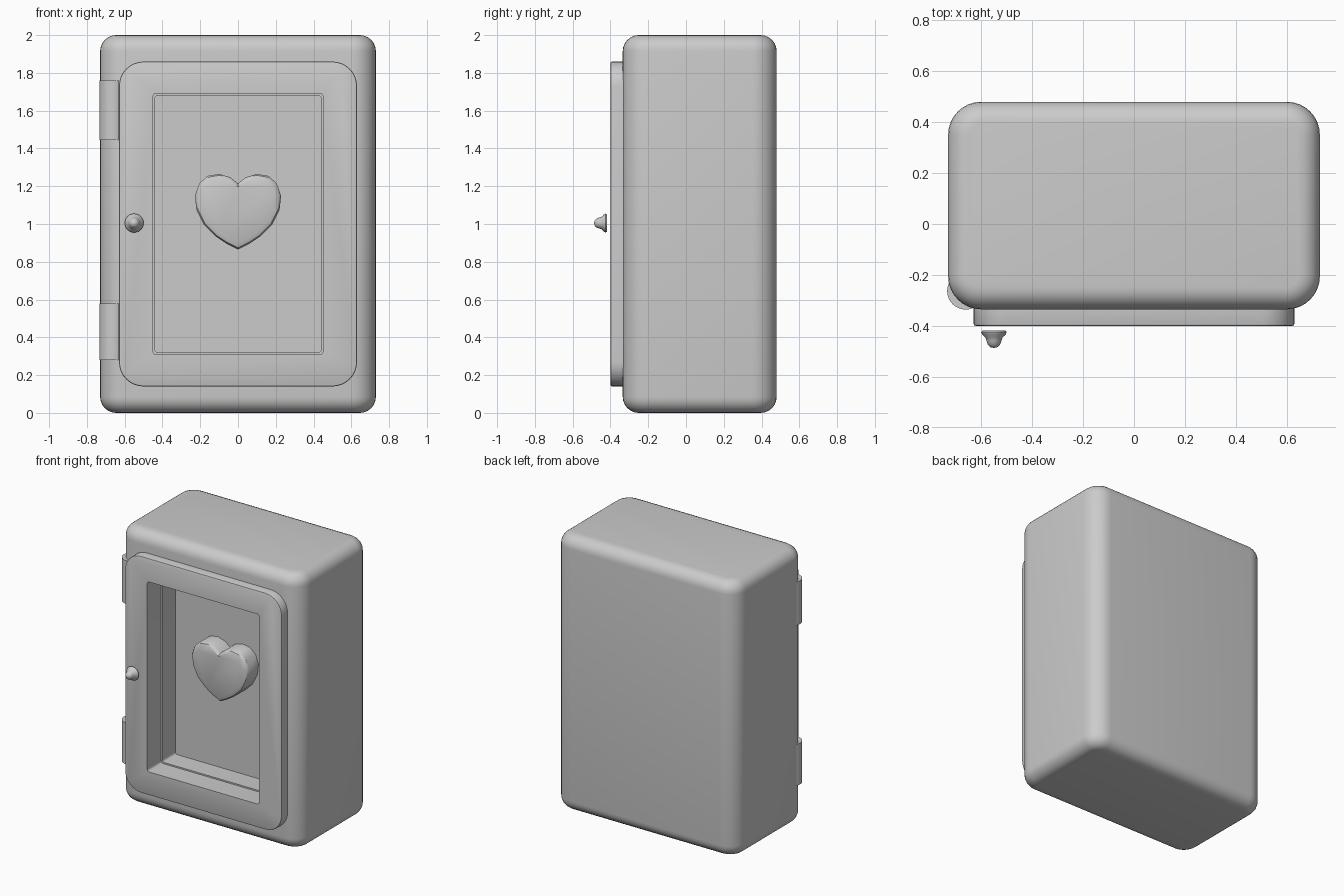
import bpy, bmesh, math
from mathutils import Matrix, Vector

cube = bpy.data.objects.get("Cube")
if cube:
    bpy.data.objects.remove(cube)

grey = bpy.data.materials.new("plain grey")
grey.use_nodes = True
COLOUR = (0.6, 0.6, 0.6, 1)
grey.diffuse_color = COLOUR
grey.node_tree.nodes["Principled BSDF"].inputs["Base Color"].default_value = COLOUR


def finish(name, bm, smooth=True):
    bmesh.ops.recalc_face_normals(bm, faces=bm.faces)
    mesh = bpy.data.meshes.new(name)
    bm.to_mesh(mesh)
    bm.free()
    mesh.materials.append(grey)
    obj = bpy.data.objects.new(name, mesh)
    bpy.context.collection.objects.link(obj)
    if smooth:
        smooth_shade(obj)
    return obj


def smooth_shade(obj):
    bpy.ops.object.select_all(action='DESELECT')
    obj.select_set(True)
    bpy.context.view_layer.objects.active = obj
    bpy.ops.object.shade_smooth_by_angle(angle=math.radians(35))


def box(half_x, y0, y1, z0, z1):
    size = Vector((2 * half_x, y1 - y0, z1 - z0))
    place = Matrix.Translation((0, (y0 + y1) / 2, (z0 + z1) / 2))
    bm = bmesh.new()
    bmesh.ops.create_cube(bm, size=1, matrix=place @ Matrix.Diagonal(size).to_4x4())
    return bm


def round_edges(bm, rule, radius, steps=6):
    edges = [e for e in bm.edges if rule(e)]
    bmesh.ops.bevel(bm, geom=edges, offset=radius, segments=steps,
                    profile=0.5, affect='EDGES', clamp_overlap=True)


def along(axis):
    return lambda e: abs((e.verts[0].co - e.verts[1].co).normalized()[axis]) > 0.99


def on_plane(axis, *values):
    return lambda e: any(all(abs(v.co[axis] - k) < 1e-4 for v in e.verts) for k in values)


def cut(obj, half_x, y0, y1, z0, z1):
    bm = box(half_x, y0, y1, z0, z1)
    round_edges(bm, along(1), 0.015, 3)
    cutter = finish("cutter", bm, smooth=False)
    cutter.hide_render = True
    mod = obj.modifiers.new("opening", 'BOOLEAN')
    mod.operation, mod.solver, mod.object = 'DIFFERENCE', 'EXACT', cutter
    bpy.context.view_layer.objects.active = obj
    bpy.ops.object.modifier_apply(modifier=mod.name)
    bpy.data.objects.remove(cutter)


# Rounded cabinet with a display recess
bm = box(0.73, -0.335, 0.48, 0, 2)
round_edges(bm, along(2), 0.13, 8)
round_edges(bm, on_plane(2, 0, 2), 0.085, 6)
body = finish("cabinet_body", bm, smooth=False)
cut(body, 0.45, -0.6, -0.24, 0.31, 1.69)
cut(body, 0.44, -0.3, -0.09, 0.32, 1.68)
smooth_shade(body)

# Door frame
bm = box(0.63, -0.40, -0.32, 0.14, 1.86)
round_edges(bm, along(1), 0.13, 8)
round_edges(bm, on_plane(1, -0.40), 0.008, 2)
door = finish("door_frame", bm, smooth=False)
cut(door, 0.45, -0.6, -0.2, 0.31, 1.69)
smooth_shade(door)

# Heart inside the recess
half = [(0.04, 1.247), (0.1, 1.265), (0.16, 1.255), (0.205, 1.215), (0.228, 1.15),
        (0.22, 1.075), (0.18, 0.995), (0.12, 0.935), (0.06, 0.895)]
outline = [(0, 1.215)] + half + [(0, 0.865)] + [(-x, z) for x, z in reversed(half)]
centre = Vector((0, 1.09))
bm = bmesh.new()
rings = []
for y, scale in ((-0.08, 1), (-0.2, 1), (-0.213, 0.96), (-0.222, 0.85)):
    ring = [centre + (Vector(p) - centre) * scale for p in outline]
    rings.append([bm.verts.new((p.x, y, p.y)) for p in ring])
for a, b in zip(rings, rings[1:]):
    for i in range(len(a)):
        j = (i + 1) % len(a)
        bm.faces.new((a[i], a[j], b[j], b[i]))
bm.faces.new(rings[0])
bm.faces.new(rings[-1])
finish("heart", bm)

# Door knob, turned around the y axis
profile = [(0, -0.42), (0.045, -0.418), (0.05, -0.425), (0.046, -0.434), (0.034, -0.445),
           (0.029, -0.46), (0.024, -0.474), (0.013, -0.484), (0, -0.487)]
bm = bmesh.new()
verts = [bm.verts.new((r, y, 0)) for r, y in profile]
edges = [bm.edges.new(pair) for pair in zip(verts, verts[1:])]
bmesh.ops.spin(bm, geom=verts + edges, axis=(0, 1, 0), cent=(0, 0, 0),
               angle=math.tau, steps=24, use_duplicate=False)
bmesh.ops.remove_doubles(bm, verts=bm.verts, dist=1e-4)
bmesh.ops.translate(bm, verts=bm.verts, vec=(-0.55, 0, 1.005))
finish("door_knob", bm)

# Hinge barrels on the left edge of the door
for name, z0, z1 in (("upper_hinge", 1.445, 1.76), ("lower_hinge", 0.28, 0.58)):
    bm = bmesh.new()
    bmesh.ops.create_cone(bm, cap_ends=True, segments=32, radius1=0.073, radius2=0.073,
                          depth=z1 - z0,
                          matrix=Matrix.Translation((-0.661, -0.263, (z0 + z1) / 2)))
    finish(name, bm)
